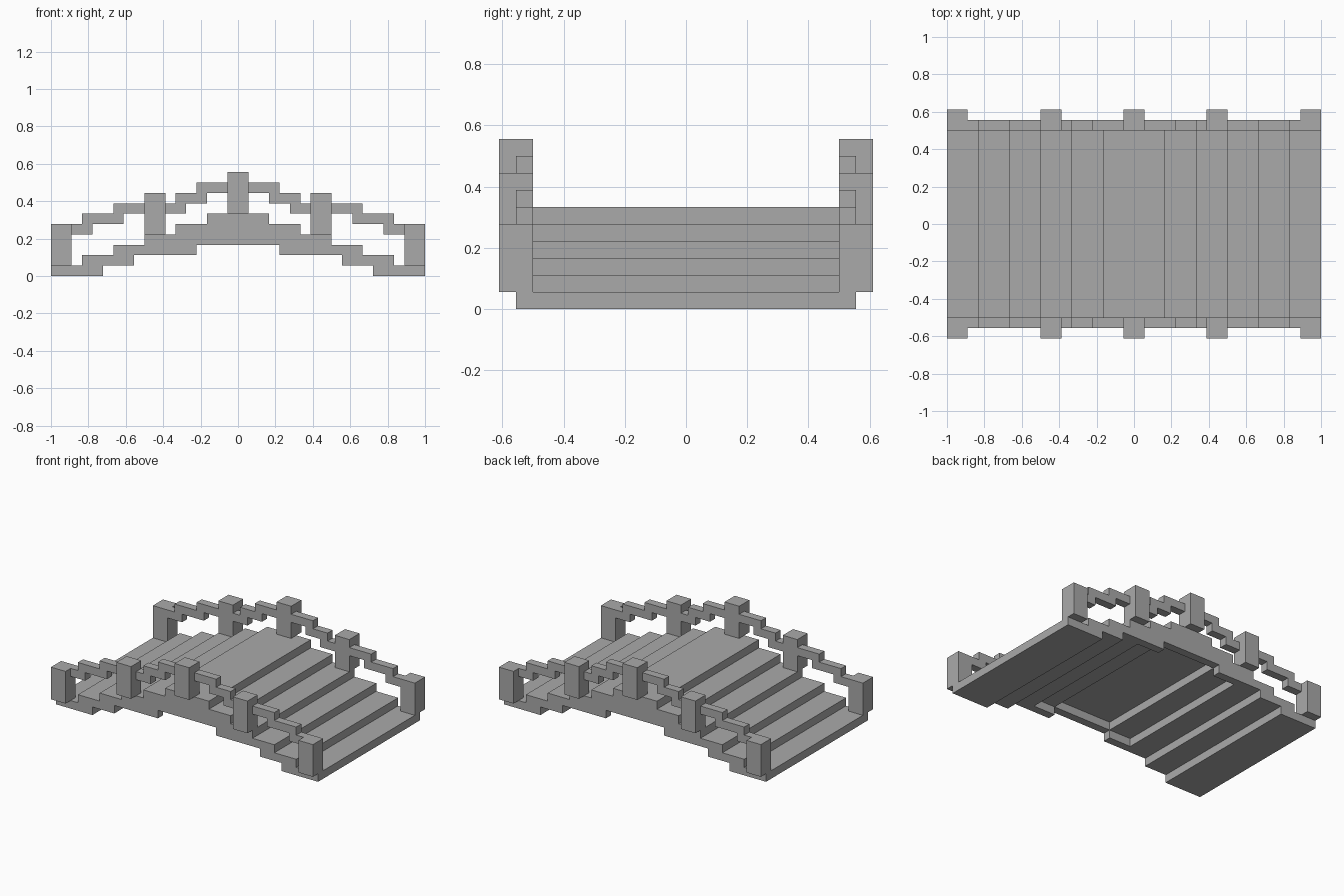
import bpy
import bmesh

U = 1 / 18  # one block of the grid the bridge is built on

cube = bpy.data.objects.get("Cube")
if cube:
    bpy.data.objects.remove(cube, do_unlink=True)

stone = bpy.data.materials.new("grey stone")
stone.use_nodes = True
colour = (0.4, 0.4, 0.4, 1)
stone.diffuse_color = colour
stone.node_tree.nodes["Principled BSDF"].inputs["Base Color"].default_value = colour


def stairs(start, steps):
    """Stepped line from start; each step is (end x, height)."""
    line = []
    for end, z in steps:
        line += [(start, z), (end, z)]
        start = end
    return line


def band(start, top, bottom):
    """Closed outline between two stepped lines."""
    return stairs(start, top) + stairs(start, bottom)[::-1]


def mirrored(half):
    """Whole outline from a half that begins and ends at x = 0."""
    half = [p for p in half if p[0] > 0]
    return half + [(-x, z) for x, z in reversed(half)]


def slab(name, outline, y0, y1):
    """Extrude an x-z outline from y0 to y1."""
    bm = bmesh.new()
    face = bm.faces.new([bm.verts.new((x * U, y0 * U, z * U)) for x, z in outline])
    new = bmesh.ops.extrude_face_region(bm, geom=[face])["geom"]
    verts = [v for v in new if isinstance(v, bmesh.types.BMVert)]
    bmesh.ops.translate(bm, verts=verts, vec=(0, (y1 - y0) * U, 0))
    bmesh.ops.recalc_face_normals(bm, faces=bm.faces)
    mesh = bpy.data.meshes.new(name)
    bm.to_mesh(mesh)
    bm.free()
    mesh.materials.append(stone)
    obj = bpy.data.objects.new(name, mesh)
    bpy.context.collection.objects.link(obj)


# Stepped deck, hollowed underneath between the edge beams
treads = [(3 * i, 7 - i) for i in range(1, 7)]
soffit = [(4, 4), (7, 3), (10, 2), (13, 1), (18, 0)]
arch = [(4, 3), (10, 2), (13, 1), (18, 0)]
slab("deck", mirrored(band(0, treads, soffit)), -9, 9)

# Railing pieces between the posts
inner_rail = band(1, [(4, 9), (6, 8), (7, 7)], [(3, 8), (5, 7), (7, 6)])
outer_rail = band(9, [(12, 7), (15, 6), (16, 5)], [(11, 6), (14, 5), (16, 4)])

for side, s in (("front", -1), ("back", 1)):
    slab(side + "_edge_beam", mirrored(band(0, treads, arch)), s * 9, s * 10)
    # Posts, each four blocks tall and overhanging the beam
    for name, x, z in (("right_end", -17, 1), ("right_middle", -8, 4), ("centre", 0, 6),
                       ("left_middle", 8, 4), ("left_end", 17, 1)):
        post = band(x - 1, [(x + 1, z + 4)], [(x + 1, z)])
        slab(f"{side}_{name}_post", post, s * 9, s * 11)
    # Stepped handrails
    for hand, m in (("right", -1), ("left", 1)):
        for part, rail in (("inner", inner_rail), ("outer", outer_rail)):
            slab(f"{side}_{hand}_{part}_rail", [(m * x, z) for x, z in rail], s * 9, s * 10)
